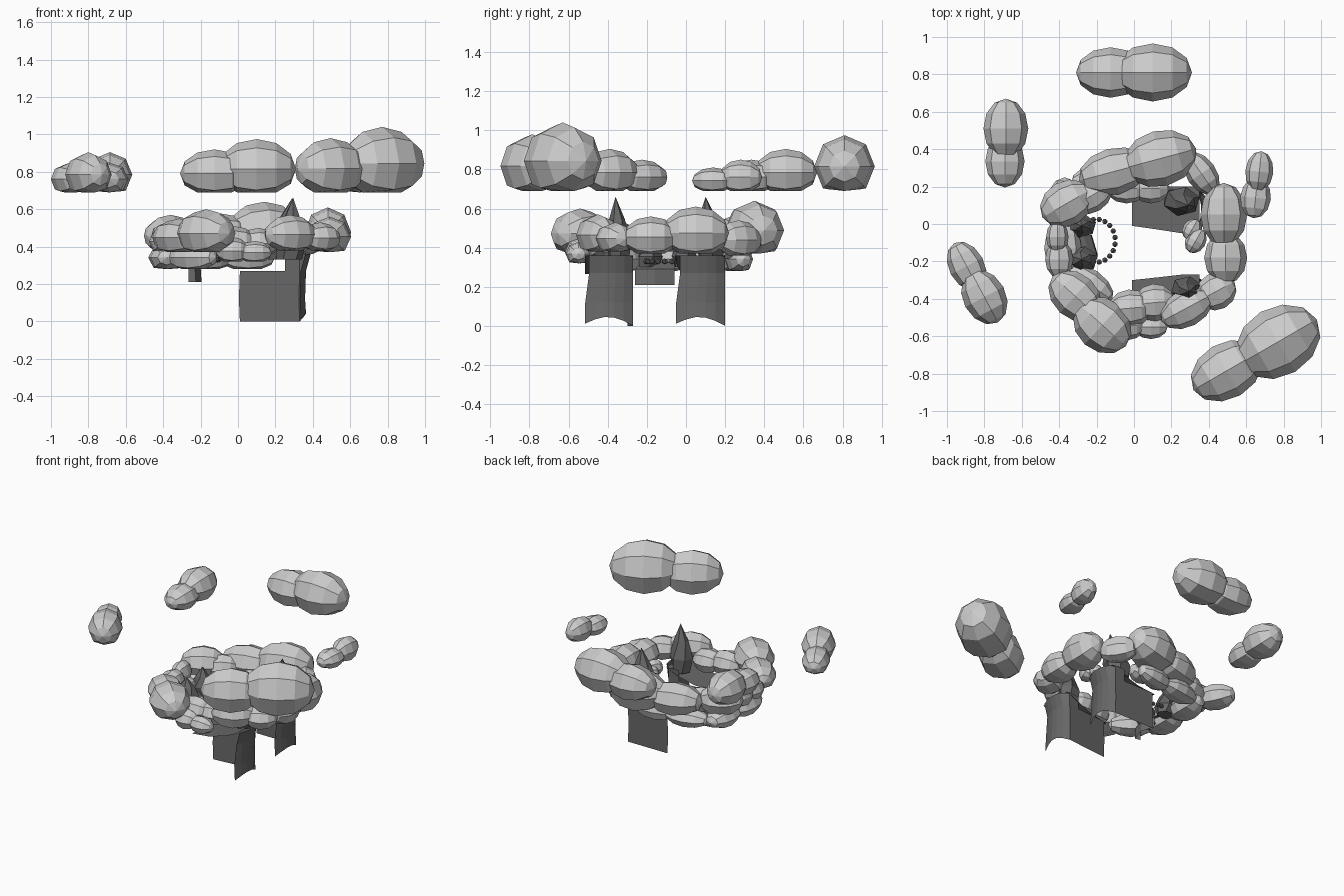
import bpy, bmesh, math
from mathutils import Matrix, Vector

if "Cube" in bpy.data.objects:
    bpy.data.objects.remove(bpy.data.objects["Cube"])


def material(name, v):
    m = bpy.data.materials.new(name)
    m.diffuse_color = (v, v, v, 1)
    m.use_nodes = True
    m.node_tree.nodes["Principled BSDF"].inputs["Base Color"].default_value = m.diffuse_color
    return m


LIGHT = material("cloud grey", 0.6)
DARK = material("water dark grey", 0.14)


def finish(name, bm, mat):
    me = bpy.data.meshes.new(name)
    bm.to_mesh(me)
    bm.free()
    me.materials.append(mat)
    ob = bpy.data.objects.new(name, me)
    bpy.context.collection.objects.link(ob)
    return ob


# Faceted cloud: ellipsoid lobes, poles along the long axis, flattened below
def cloud(name, zb, ang, lobes):
    bm = bmesh.new()
    rot = Matrix.Rotation(math.radians(ang), 4, 'Z')
    for x, y, along, across, ztop in lobes:
        h = ztop - zb
        vs = bmesh.ops.create_uvsphere(bm, u_segments=8, v_segments=6, radius=1)['verts']
        for v in vs:
            p = Vector((v.co.z, v.co.y, -v.co.x))
            z = p.z * 0.56 * h if p.z > 0 else max(p.z * 0.56, -0.44) * h
            v.co = rot @ Vector((p.x * along, p.y * across, z)) + Vector((x, y, zb + 0.44 * h))
    finish(name, bm, LIGHT)


# Floating outer clouds
cloud("back_cloud", 0.69, 0, [(-0.125, 0.81, 0.185, 0.135, 0.92), (0.10, 0.81, 0.21, 0.155, 0.975)])
cloud("left_back_cloud", 0.69, 90, [(-0.685, 0.51, 0.16, 0.12, 0.905), (-0.69, 0.335, 0.14, 0.105, 0.85)])
cloud("left_front_cloud", 0.69, -62, [(-0.80, -0.39, 0.155, 0.115, 0.905), (-0.895, -0.225, 0.14, 0.095, 0.85)])
cloud("right_back_cloud", 0.69, 84, [(0.67, 0.28, 0.11, 0.075, 0.85), (0.65, 0.14, 0.11, 0.082, 0.81)])
cloud("right_front_cloud", 0.69, 30, [(0.77, -0.63, 0.24, 0.185, 1.04), (0.495, -0.785, 0.205, 0.15, 0.98)])

# Ring of clouds
cloud("ring_back", 0.37, 15, [(0.14, 0.35, 0.20, 0.15, 0.64), (-0.11, 0.28, 0.19, 0.125, 0.58)])
cloud("ring_back_right", 0.36, -55, [(0.36, 0.27, 0.13, 0.08, 0.54)])
cloud("ring_right", 0.37, 90, [(0.48, 0.05, 0.17, 0.125, 0.61), (0.49, -0.18, 0.14, 0.115, 0.56)])
cloud("ring_front_right", 0.38, 28, [(0.28, -0.45, 0.15, 0.10, 0.57), (0.44, -0.36, 0.11, 0.10, 0.53)])
cloud("ring_front", 0.35, 5, [(-0.02, -0.45, 0.12, 0.10, 0.51), (0.11, -0.42, 0.11, 0.10, 0.50)])
cloud("ring_front_low", 0.32, 0, [(-0.03, -0.54, 0.09, 0.08, 0.45), (0.09, -0.55, 0.09, 0.065, 0.43)])
cloud("ring_front_left", 0.37, -42, [(-0.17, -0.54, 0.17, 0.14, 0.60), (-0.315, -0.385, 0.16, 0.12, 0.55)])
cloud("ring_left", 0.37, 90, [(-0.41, -0.07, 0.09, 0.06, 0.52), (-0.40, -0.19, 0.10, 0.075, 0.50)])
cloud("ring_left_back", 0.37, 30, [(-0.36, 0.11, 0.15, 0.12, 0.57), (-0.23, 0.15, 0.12, 0.09, 0.53)])
cloud("inner_right", 0.38, 60, [(0.33, -0.09, 0.07, 0.055, 0.49), (0.31, -0.03, 0.06, 0.05, 0.47)])
cloud("inner_back", 0.34, 0, [(-0.04, 0.19, 0.11, 0.08, 0.46), (0.09, 0.19, 0.10, 0.08, 0.46)])
cloud("low_left", 0.28, 90, [(-0.38, -0.13, 0.16, 0.10, 0.42), (-0.37, 0.10, 0.15, 0.10, 0.42)])
cloud("low_left_front", 0.28, -35, [(-0.24, -0.32, 0.15, 0.08, 0.42)])
cloud("low_back", 0.28, 10, [(-0.18, 0.24, 0.16, 0.09, 0.40), (0.05, 0.27, 0.15, 0.07, 0.42)])


# L-shaped falling sheet with an arched hem and a sloped pool on top;
# the wall runs at ywall, the end face spans ywall to yend
def waterfall(name, ywall, yend, skew):
    d = yend - ywall
    path = [(0.01 + 0.08 * i, ywall - skew * (1 - i / 4), 0.0) for i in range(5)]
    for i in range(1, 6):
        t = i / 5
        bulge = math.sin(math.pi * t)
        path.append((0.335 + 0.03 * bulge, ywall + d * t, 0.04 * bulge + 0.012 * t))
    bm = bmesh.new()
    rows = []
    for k, z in enumerate((None, 0.12, 0.27, 0.36)):
        rows.append([bm.verts.new((x + 0.025 * (k == 3 and x > 0.33) - 0.005 * (k == 1),
                                   y + 0.02 * (k > 1) * (ywall - y) / abs(d),
                                   z0 if z is None else z)) for x, y, z0 in path])
    for k in range(3):
        for i in range(len(path) - 1):
            if k < 2 or i >= 3:
                bm.faces.new((rows[k][i], rows[k][i + 1], rows[k + 1][i + 1], rows[k + 1][i]))
    # pool surface
    front, back = min(ywall, yend), max(ywall, yend)
    grid = []
    for t in (0, 0.5, 1):
        row = []
        for x, z, f in ((-0.01, 0.265, 1), (0.13, 0.28, 0.5), (0.26, 0.32, 0), (0.35, 0.36, 0)):
            lo, hi = front + (0.04 * f if skew == 0 else 0), back - skew * f
            row.append(bm.verts.new((x, lo + (hi - lo) * t, z)))
        grid.append(row)
    for a, b in zip(grid, grid[1:]):
        for i in range(3):
            bm.faces.new((a[i], a[i + 1], b[i + 1], b[i]))
    finish(name, bm, DARK)


waterfall("front_waterfall", -0.27, -0.515, 0.03)
waterfall("back_waterfall", 0.20, -0.05, 0)


# Pointed rocks
def peak(name, x, y, zb, zt, r, tip=(0, 0)):
    bm = bmesh.new()
    n = 6
    rings = []
    for f, s in ((0, 0.8), (0.3, 1.0), (0.65, 0.6)):
        rings.append([bm.verts.new((x + tip[0] * f + r * s * math.cos(i * math.tau / n + f),
                                    y + tip[1] * f + r * s * 0.8 * math.sin(i * math.tau / n + f),
                                    zb + f * (zt - zb))) for i in range(n)])
    top = bm.verts.new((x + tip[0], y + tip[1], zt))
    bm.faces.new(rings[0][::-1])
    for i in range(n):
        j = (i + 1) % n
        for a, b in zip(rings, rings[1:]):
            bm.faces.new((a[i], a[j], b[j], b[i]))
        bm.faces.new((rings[2][i], rings[2][j], top))
    finish(name, bm, DARK)


peak("front_peak", 0.275, -0.34, 0.33, 0.66, 0.085, (0.02, -0.02))
peak("back_peak", 0.24, 0.13, 0.33, 0.66, 0.10, (0.05, -0.03))
peak("left_rock_a", -0.28, -0.19, 0.30, 0.48, 0.09)
peak("left_rock_b", -0.28, -0.01, 0.30, 0.49, 0.08)

# Small left waterfall, facing the middle, with a side face
bm = bmesh.new()
prof = [(-0.33, 0.34), (-0.24, 0.32), (-0.20, 0.29), (-0.195, 0.21)]
cols = [[bm.verts.new((x - 0.06 * abs(t - 0.5), -0.26 + 0.20 * t, z)) for x, z in prof]
        for t in (0, 0.25, 0.5, 0.75, 1)]
for a, b in zip(cols, cols[1:]):
    for i in range(3):
        bm.faces.new((a[i], b[i], b[i + 1], a[i + 1]))
side = [bm.verts.new((-0.265, -0.25, z)) for z in (0.31, 0.21)]
bm.faces.new((cols[0][2], cols[0][3], side[1], side[0]))
finish("left_waterfall", bm, DARK)

# Arc of foam beads
bm = bmesh.new()
for i in range(12):
    a = math.radians(-100 + i * 200 / 11)
    p = (-0.20 + 0.10 * math.cos(a), -0.09 + 0.115 * math.sin(a), 0.33)
    bmesh.ops.create_icosphere(bm, subdivisions=1, radius=0.016, matrix=Matrix.Translation(p))
finish("foam_beads", bm, DARK)
